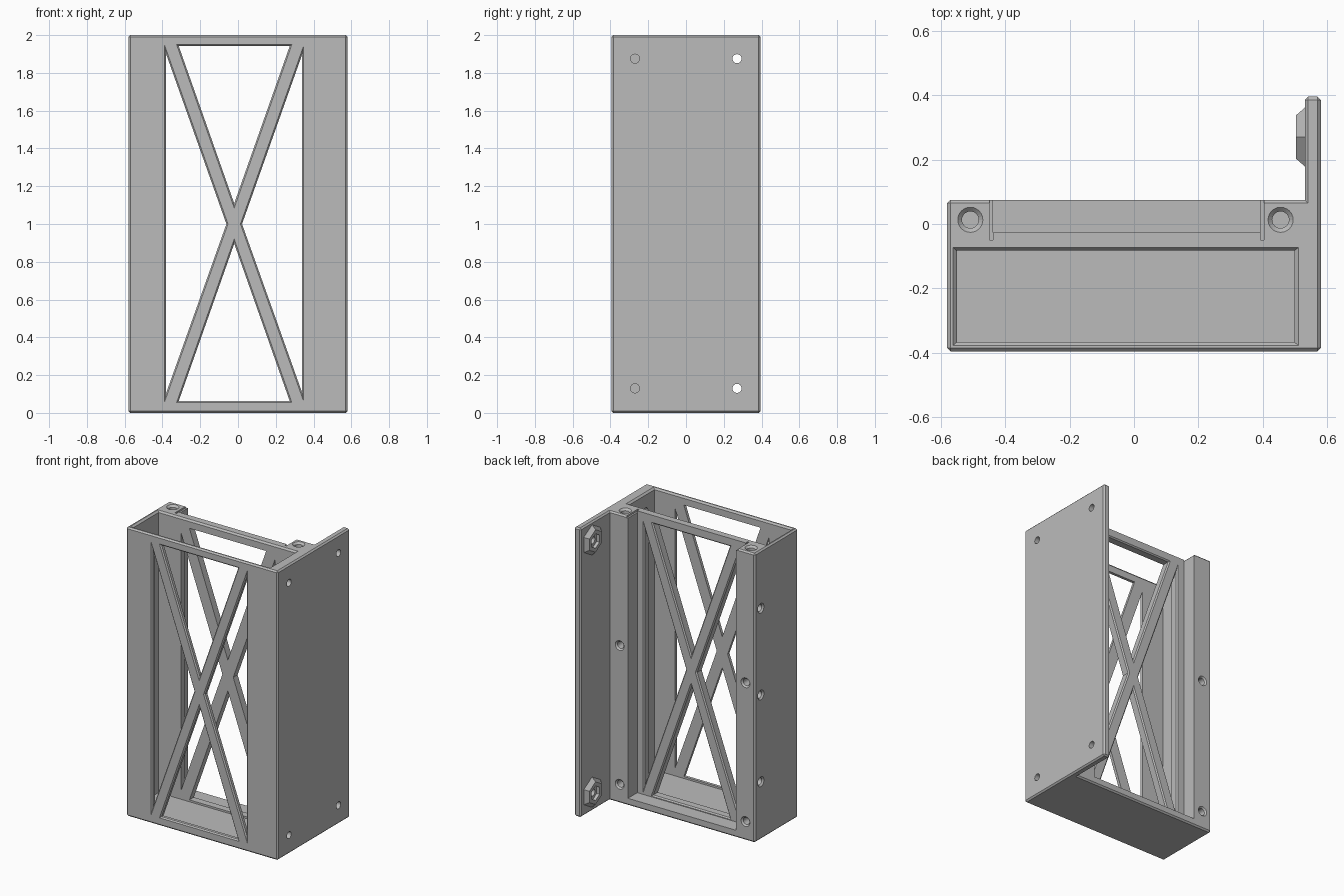
import bpy, bmesh
from mathutils import Vector
from math import cos, sin, tau

cube = bpy.data.objects.get("Cube")
if cube:
    bpy.data.objects.remove(cube)

grey = bpy.data.materials.new("plain_grey")
grey.use_nodes = True
grey.diffuse_color = (0.5, 0.5, 0.5, 1)
grey.node_tree.nodes["Principled BSDF"].inputs["Base Color"].default_value = (0.5, 0.5, 0.5, 1)


def loft(name, rings, chamfer=0):
    """Closed solid through a list of rings with equal point counts."""
    bm = bmesh.new()
    loops = [[bm.verts.new(p) for p in ring] for ring in rings]
    for a, b in zip(loops, loops[1:]):
        for i in range(len(a)):
            j = (i + 1) % len(a)
            bm.faces.new((a[i], a[j], b[j], b[i]))
    bm.faces.new(loops[0])
    bm.faces.new(loops[-1])
    bmesh.ops.recalc_face_normals(bm, faces=bm.faces)
    if chamfer:
        edges = [e for e in bm.edges if e.is_convex]
        bmesh.ops.bevel(bm, geom=edges, offset=chamfer, segments=1, affect='EDGES')
    mesh = bpy.data.meshes.new(name)
    bm.to_mesh(mesh)
    bm.free()
    mesh.materials.append(grey)
    obj = bpy.data.objects.new(name, mesh)
    bpy.context.collection.objects.link(obj)
    return obj


def rect(x0, x1, y0, y1, z, grow_x=0, grow_y=0):
    x0, x1, y0, y1 = x0 - grow_x, x1 + grow_x, y0 - grow_y, y1 + grow_y
    return [(x0, y0, z), (x1, y0, z), (x1, y1, z), (x0, y1, z)]


def circle(center, axis, r, n=24):
    u = Vector((1, 0, 0)) if axis.z else Vector((0, 0, 1))
    w = axis.cross(u)
    return [center + r * (u * cos(tau * i / n) + w * sin(tau * i / n)) for i in range(n)]


def cut(target, cutter):
    cutter.hide_render = True
    mod = target.modifiers.new("cut", 'BOOLEAN')
    mod.operation, mod.solver, mod.object = 'DIFFERENCE', 'EXACT', cutter
    bpy.context.view_layer.update()
    result = bpy.data.meshes.new_from_object(
        target.evaluated_get(bpy.context.evaluated_depsgraph_get()))
    target.modifiers.clear()
    target.data = result
    bpy.data.objects.remove(cutter)


def drill(target, mouth, inward, depth, r=0.026, sink=0.0):
    """Round hole with an optional countersunk mouth."""
    mouth, axis = Vector(mouth), Vector(inward)
    steps = [(-0.03, r + sink), (0, r + sink), (sink, r), (depth, r)]
    if not sink:
        steps = [steps[0], steps[-1]]
    cut(target, loft("drill", [circle(mouth + axis * d, axis, s) for d, s in steps]))


# Main block with the long side plate, all outer edges chamfered
outline = [(-0.58, -0.395), (0.58, -0.395), (0.58, 0.395),
           (0.53, 0.395), (0.53, 0.075), (-0.58, 0.075)]
frame = loft("holder_frame", [[(x, y, z) for x, y in outline] for z in (0, 2)], 0.01)

# Open-topped pocket, and the rear recess between the two posts
pocket, recess = (-0.55, 0.498, -0.367, -0.083), (-0.437, 0.392, -0.027, 0.2)
FLOOR = 0.05
for area, gy in ((pocket, 0.01), (recess, 0)):
    cut(frame, loft("hollow", [rect(*area, FLOOR), rect(*area, 1.988),
                               rect(*area, 2, 0.012, gy), rect(*area, 2.1, 0.012, gy)]))

# Small notches where the recess mouth bites into the rear wall
for x in (-0.443, 0.398):
    cut(frame, loft("notch", [rect(x - 0.006, x + 0.006, -0.05, 0.2, z) for z in (1.988, 2.1)]))


# Cross-braced windows through the front and rear walls
def shrink(tri, d):
    a, b, c = (Vector(p) for p in tri)
    la, lb, lc = (b - c).length, (c - a).length, (a - b).length
    mid = (a * la + b * lb + c * lc) / (la + lb + lc)
    area = abs((b - a).x * (c - a).y - (b - a).y * (c - a).x)
    k = 1 - d * (la + lb + lc) / area
    return [mid + (p - mid) * k for p in (a, b, c)]


MID = -0.02
side = [(-0.368, 0.06), (-0.368, 1.945), (-0.033, 1.0)]
upper = [(-0.305, 1.95), (0.305, 1.95), (0, 1.085)]
windows = [side, [(-x, z) for x, z in side],
           upper, [(x, 2.005 - z) for x, z in upper]]
for tri in windows:
    small = shrink(tri, 0.008)
    steps = [(-0.5, tri), (-0.395, tri), (-0.387, small),
             (-0.035, small), (-0.027, tri), (0.2, tri)]
    cut(frame, loft("window", [[(MID + p[0], y, p[1]) for p in t] for y, t in steps]))

# Screw holes in the posts: tops, rear faces and the outer side
for x in (-0.508, 0.455):
    drill(frame, (x, 0.013, 2), (0, 0, -1), 0.2, sink=0.013)
    for z in (0.13, 1.09):
        drill(frame, (x, 0.075, z), (0, -1, 0), 0.1, 0.024, 0.01)
for z in (0.4, 1.0, 1.6):
    drill(frame, (-0.58, 0.01, z), (1, 0, 0), 0.09, 0.024, 0.01)

# Mounting holes in the side plate, with tapered hexagonal nut holders behind
inward = Vector((-1, 0, 0))
for label, z in (("lower", 0.13), ("upper", 1.875)):
    for y in (-0.27, 0.27):
        drill(frame, (0.58, y, z), inward, 0.11, 0.024)
    at = lambda x: Vector((x, 0.27, z))
    holder = loft(label + "_nut_holder", [circle(at(x), inward, r, 6)
                                          for x, r in ((0.532, 0.107), (0.503, 0.078))])
    cut(holder, loft("nut", [circle(at(x), inward, 0.05, 6) for x in (0.525, 0.48)]))
    drill(holder, at(0.58), inward, 0.11, 0.024)
